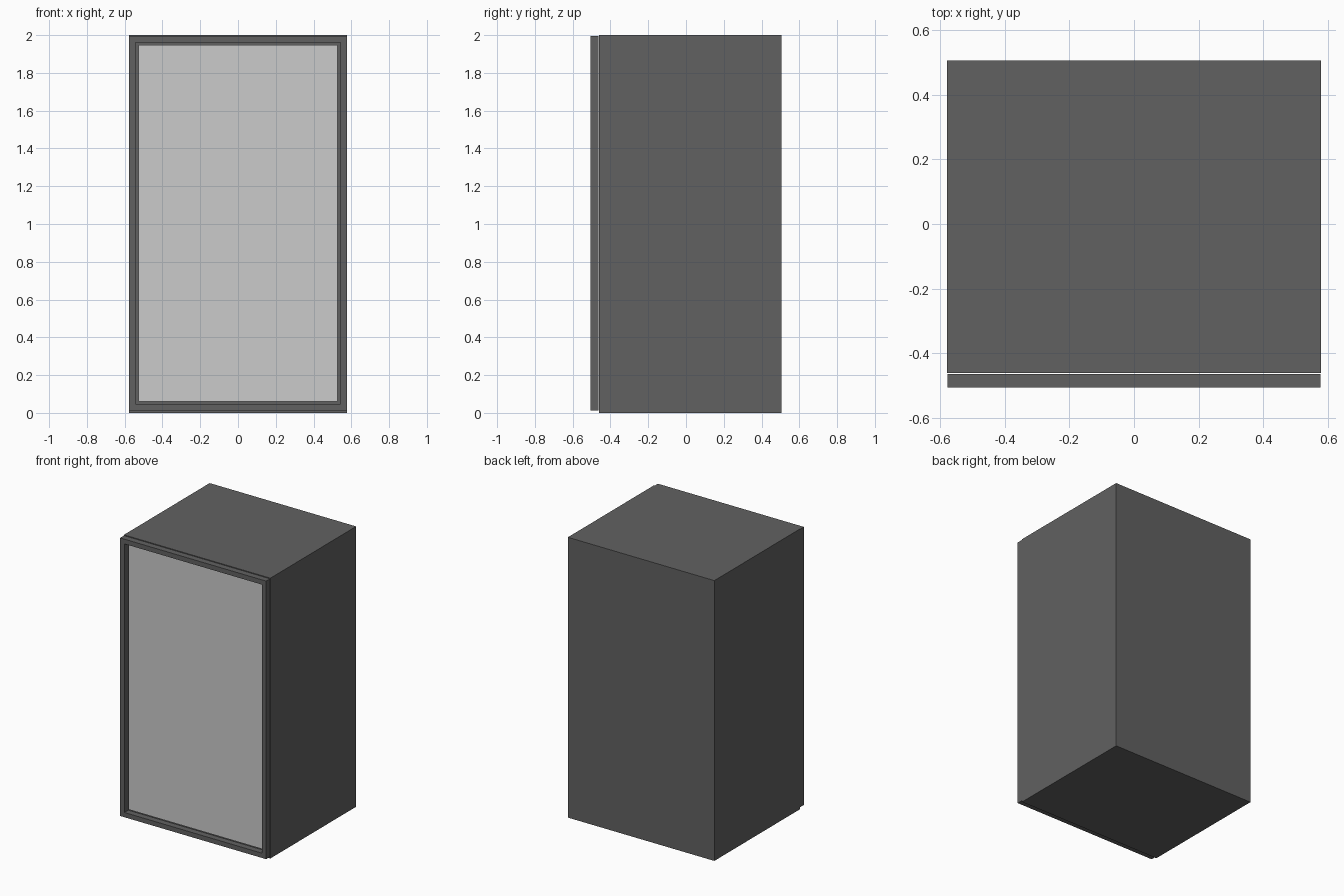
import bpy, bmesh

if "Cube" in bpy.data.objects:
    bpy.data.objects.remove(bpy.data.objects["Cube"])

dark = bpy.data.materials.new("dark_casing")
dark.diffuse_color = (0.12, 0.12, 0.12, 1)
dark.use_nodes = True
dark.node_tree.nodes["Principled BSDF"].inputs["Base Color"].default_value = dark.diffuse_color


def box(name, x, y, z, mat=None):
    """Flat-faced box from (min, max) ranges on each axis."""
    bm = bmesh.new()
    bmesh.ops.create_cube(bm, size=1)
    for v in bm.verts:
        v.co = [r[0] if c < 0 else r[1] for c, r in zip(v.co, (x, y, z))]
    me = bpy.data.meshes.new(name)
    bm.to_mesh(me)
    bm.free()
    ob = bpy.data.objects.new(name, me)
    bpy.context.collection.objects.link(ob)
    if mat:
        me.materials.append(mat)
    return ob


def cut_window(ob, border):
    """Inset front and back faces, then bridge them into a through opening."""
    bm = bmesh.new()
    bm.from_mesh(ob.data)
    bm.normal_update()
    faces = [f for f in bm.faces if abs(f.normal.y) > 0.9]
    bmesh.ops.inset_individual(bm, faces=faces, thickness=border)
    edges = [e for f in faces for e in f.edges]
    bmesh.ops.delete(bm, geom=faces, context='FACES_ONLY')
    bmesh.ops.bridge_loops(bm, edges=edges)
    bmesh.ops.recalc_face_normals(bm, faces=bm.faces)
    bm.to_mesh(ob.data)
    bm.free()


# Main cabinet
box("cabinet_body", (-0.578, 0.578), (-0.460, 0.506), (0, 2), dark)

# Door frame, separated from the cabinet by a thin gap
frame = box("door_frame", (-0.576, 0.576), (-0.506, -0.463), (0.012, 1.996), dark)
cut_window(frame, 0.048)

# Recessed door pane
box("door_pane", (-0.528, 0.528), (-0.478, -0.464), (0.06, 1.948))
